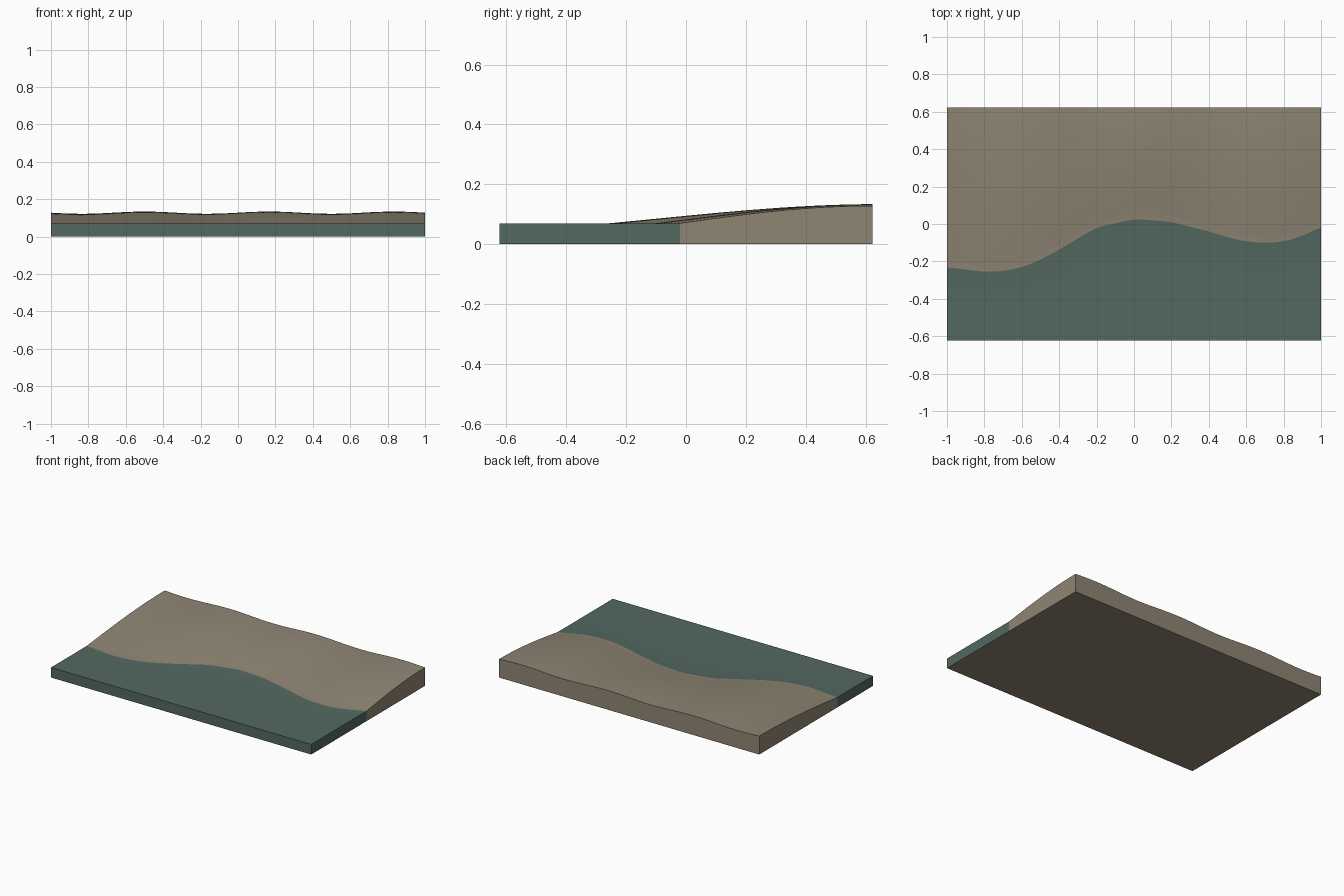
import bpy, bmesh, math

if "Cube" in bpy.data.objects:
    bpy.data.objects.remove(bpy.data.objects["Cube"])

HX, HY, SEA = 1.0, 0.624, 0.07
NX, NLAND, NWATER = 60, 16, 3

# Shoreline y, sampled every 0.1 along x
SHORE = [-0.233, -0.243, -0.255, -0.25, -0.23, -0.19, -0.137, -0.077, -0.022, 0.004, 0.024,
         0.019, 0.01, -0.015, -0.04, -0.07, -0.092, -0.1, -0.092, -0.062, -0.02]


def shore(x):
    f = (x + 1) * 10
    i = min(int(f), 19)
    t = f - i
    a, b = SHORE[max(i - 1, 0)], SHORE[i]
    c, d = SHORE[i + 1], SHORE[min(i + 2, 20)]
    return b + 0.5 * t * (c - a + t * (2*a - 5*b + 4*c - d + t * (3*(b - c) + d - a)))


def material(name, rgb):
    m = bpy.data.materials.new(name)
    lin = [(v / 255 / 12.92) if v < 10 else ((v / 255 + 0.055) / 1.055) ** 2.4 for v in rgb]
    m.diffuse_color = (*lin, 1)
    m.use_nodes = True
    m.node_tree.nodes["Principled BSDF"].inputs["Base Color"].default_value = m.diffuse_color
    return m


bm = bmesh.new()

# Top surface: flat water in front, sand rising behind the shoreline
top, base = [], []
for i in range(NX + 1):
    x = -HX + 2 * HX * i / NX
    s = shore(x)
    col = [(x, -HY + (s + HY) * j / NWATER, SEA) for j in range(NWATER)]
    for j in range(NLAND + 1):
        t = j / NLAND
        z = SEA + 0.058 * math.sin(t * math.pi / 2) + 0.006 * t * math.sin(3 * math.pi * x)
        col.append((x, s + (HY - s) * t, z))
    top.append([bm.verts.new(p) for p in col])
    base.append([bm.verts.new((p[0], p[1], 0)) for p in col])

NY = NWATER + NLAND


def quad(verts, mat, smooth=False):
    f = bm.faces.new(verts)
    f.material_index = mat
    f.smooth = smooth


for i in range(NX):
    for j in range(NY):
        mat = 1 if j < NWATER else 0
        quad((top[i][j], top[i+1][j], top[i+1][j+1], top[i][j+1]), mat, True)
        quad((base[i][j], base[i][j+1], base[i+1][j+1], base[i+1][j]), 0)
    # Front and back walls
    quad((base[i][0], base[i+1][0], top[i+1][0], top[i][0]), 1)
    quad((base[i+1][NY], base[i][NY], top[i][NY], top[i+1][NY]), 0)

# Side walls
for j in range(NY):
    mat = 1 if j < NWATER else 0
    quad((base[0][j+1], base[0][j], top[0][j], top[0][j+1]), mat)
    quad((base[NX][j], base[NX][j+1], top[NX][j+1], top[NX][j]), mat)

# Keep the block rim crisp
for e in bm.edges:
    if len(e.link_faces) == 2 and e.calc_face_angle(0) > math.radians(30):
        e.smooth = False

mesh = bpy.data.meshes.new("shore_block")
bm.to_mesh(mesh)
bm.free()
mesh.materials.append(material("sand", (143, 134, 116)))
mesh.materials.append(material("water", (83, 104, 96)))
bpy.context.collection.objects.link(bpy.data.objects.new("shore_block", mesh))
